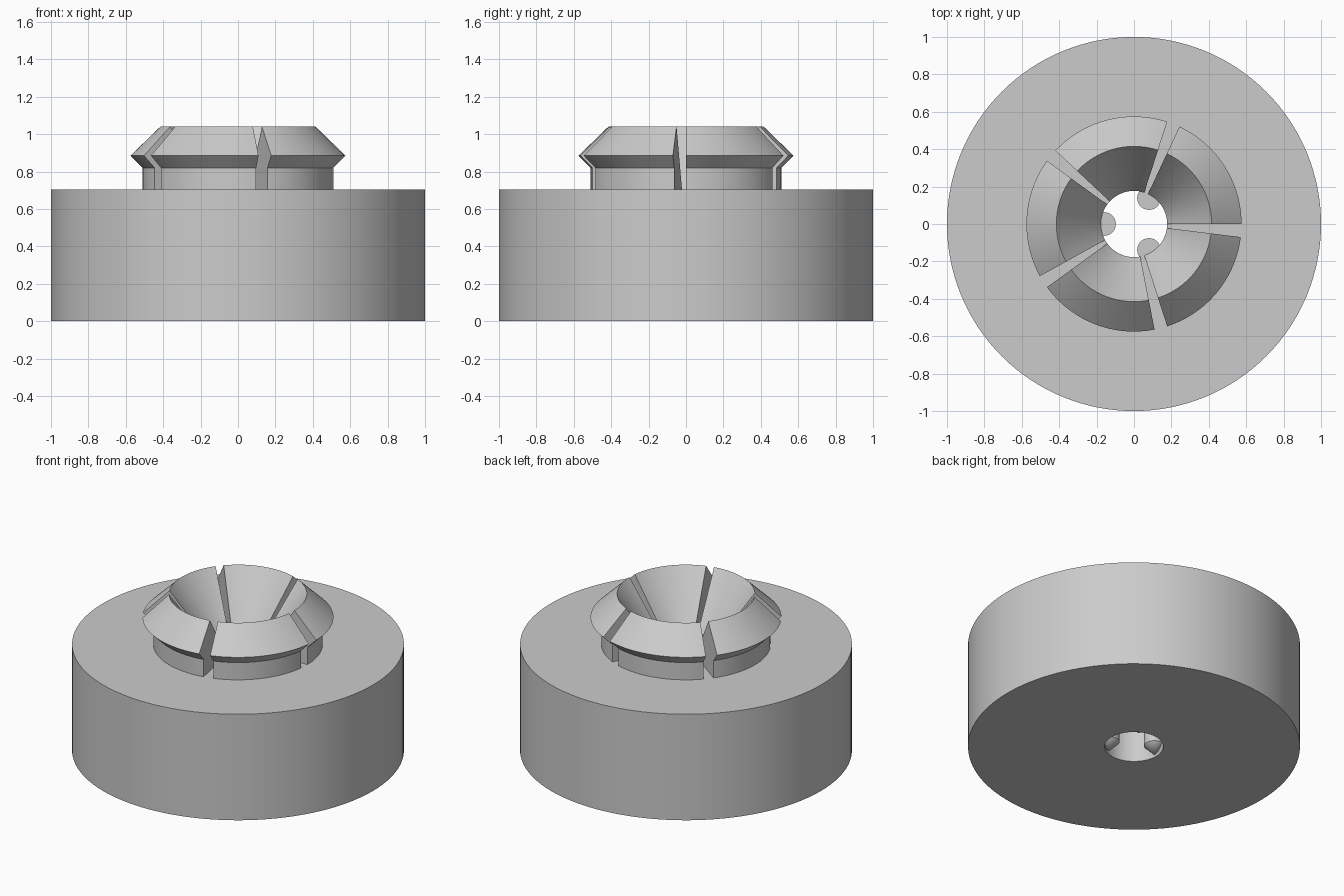
import bpy
import bmesh
from math import radians, cos, sin

if "Cube" in bpy.data.objects:
    bpy.data.objects.remove(bpy.data.objects["Cube"], do_unlink=True)

grey = bpy.data.materials.new("plain grey")
grey.use_nodes = True
colour = (0.6, 0.6, 0.6, 1)
grey.diffuse_color = colour
grey.node_tree.nodes["Principled BSDF"].inputs["Base Color"].default_value = colour


def revolve(name, profile, start=0, sweep=360, steps=128, centre=(0, 0)):
    """Turn a closed (radius, z) outline about a vertical axis, capping partial sweeps."""
    bm = bmesh.new()
    full = sweep == 360
    rings = []
    for i in range(steps if full else steps + 1):
        a = radians(start + sweep * i / steps)
        rings.append([bm.verts.new((centre[0] + r * cos(a), centre[1] + r * sin(a), z))
                      for r, z in profile])
    n = len(profile)
    for i in range(steps):
        a, b = rings[i], rings[(i + 1) % len(rings)]
        for j in range(n):
            k = (j + 1) % n
            bm.faces.new((a[j], b[j], b[k], a[k]))
    if not full:
        bm.faces.new(rings[0])
        bm.faces.new(rings[-1])
    bmesh.ops.remove_doubles(bm, verts=bm.verts, dist=1e-5)
    bmesh.ops.recalc_face_normals(bm, faces=bm.faces)
    mesh = bpy.data.meshes.new(name)
    bm.to_mesh(mesh)
    bm.free()
    mesh.materials.append(grey)
    obj = bpy.data.objects.new(name, mesh)
    bpy.context.collection.objects.link(obj)
    bpy.ops.object.select_all(action="DESELECT")
    obj.select_set(True)
    bpy.context.view_layer.objects.active = obj
    bpy.ops.object.shade_smooth_by_angle(angle=radians(30))
    return obj


BORE, TOP = 0.177, 0.705

# Heavy round body with a through bore
revolve("body", [(BORE, 0), (1, 0), (1, TOP), (BORE, TOP)])

# Five flexible snap jaws with a flared lip and a funnel-shaped inside
jaw = [(BORE, TOP), (0.51, TOP), (0.51, 0.82), (0.575, 0.885), (0.415, 1.04)]
for i in range(5):
    revolve(f"jaw_{i + 1}", jaw, start=72 * i, sweep=65, steps=26)

# Three pointed pins along the bore wall
pin = [(0, 0.002), (0.063, 0.065), (0.063, TOP - 0.005), (0, TOP - 0.005)]
for i in range(3):
    a = radians(60 + 120 * i)
    revolve(f"pin_{i + 1}", pin, steps=32, centre=(0.16 * cos(a), 0.16 * sin(a)))
